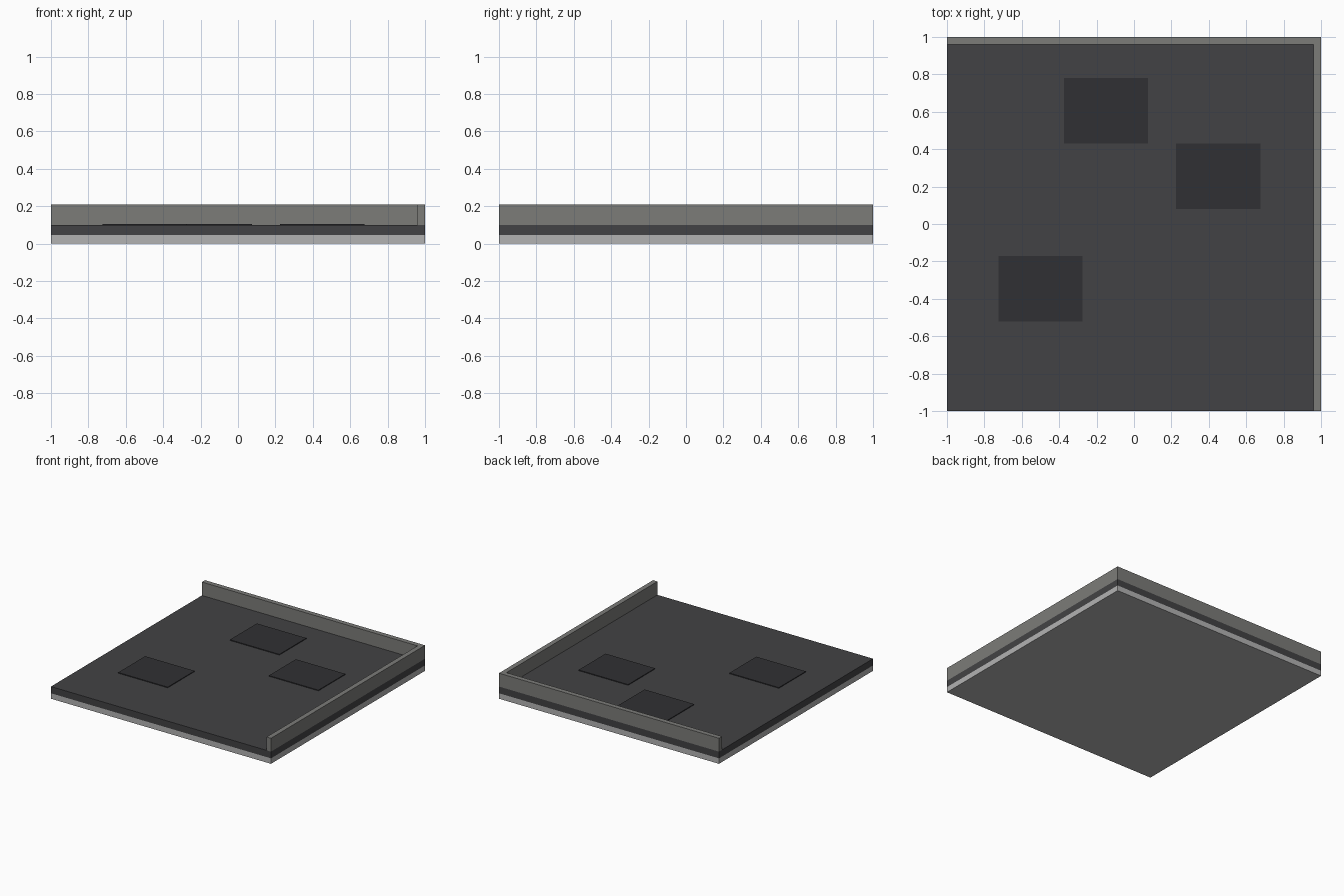
import bpy

if "Cube" in bpy.data.objects:
    bpy.data.objects.remove(bpy.data.objects["Cube"])


def material(name, rgb):
    m = bpy.data.materials.new(name)
    m.diffuse_color = (*rgb, 1)
    m.use_nodes = True
    m.node_tree.nodes["Principled BSDF"].inputs["Base Color"].default_value = m.diffuse_color
    return m


def box(name, x, y, z, mat):
    """Axis-aligned box from (min, max) ranges."""
    bpy.ops.mesh.primitive_cube_add(size=1, location=[sum(r) / 2 for r in (x, y, z)])
    ob = bpy.context.object
    ob.name = name
    ob.scale = [r[1] - r[0] for r in (x, y, z)]
    bpy.ops.object.transform_apply(location=False, rotation=False, scale=True)
    ob.data.materials.append(mat)
    return ob


light = material("light_concrete", (0.45, 0.45, 0.45))
dark = material("dark_roofing", (0.055, 0.055, 0.058))
grey = material("parapet_grey", (0.2, 0.2, 0.19))
black = material("patch_dark", (0.03, 0.03, 0.033))

TOP = 0.10
WALL = 0.04

# Layered floor
box("base_slab", (-1, 1), (-1, 1), (0, 0.045), light)
box("surface_slab", (-1, 1), (-1, 1), (0.045, TOP), dark)

# Low walls along the back and right edges
box("back_wall", (-1, 1), (1 - WALL, 1), (TOP, 0.21), grey)
box("right_wall", (1 - WALL, 1), (-1, 1 - WALL), (TOP, 0.21), grey)

# Thin patches on the surface
for i, (cx, cy) in enumerate([(-0.15, 0.605), (0.45, 0.255), (-0.5, -0.345)], 1):
    box(f"surface_patch_{i}", (cx - 0.225, cx + 0.225), (cy - 0.175, cy + 0.175),
        (TOP - 0.005, TOP + 0.006), black)
